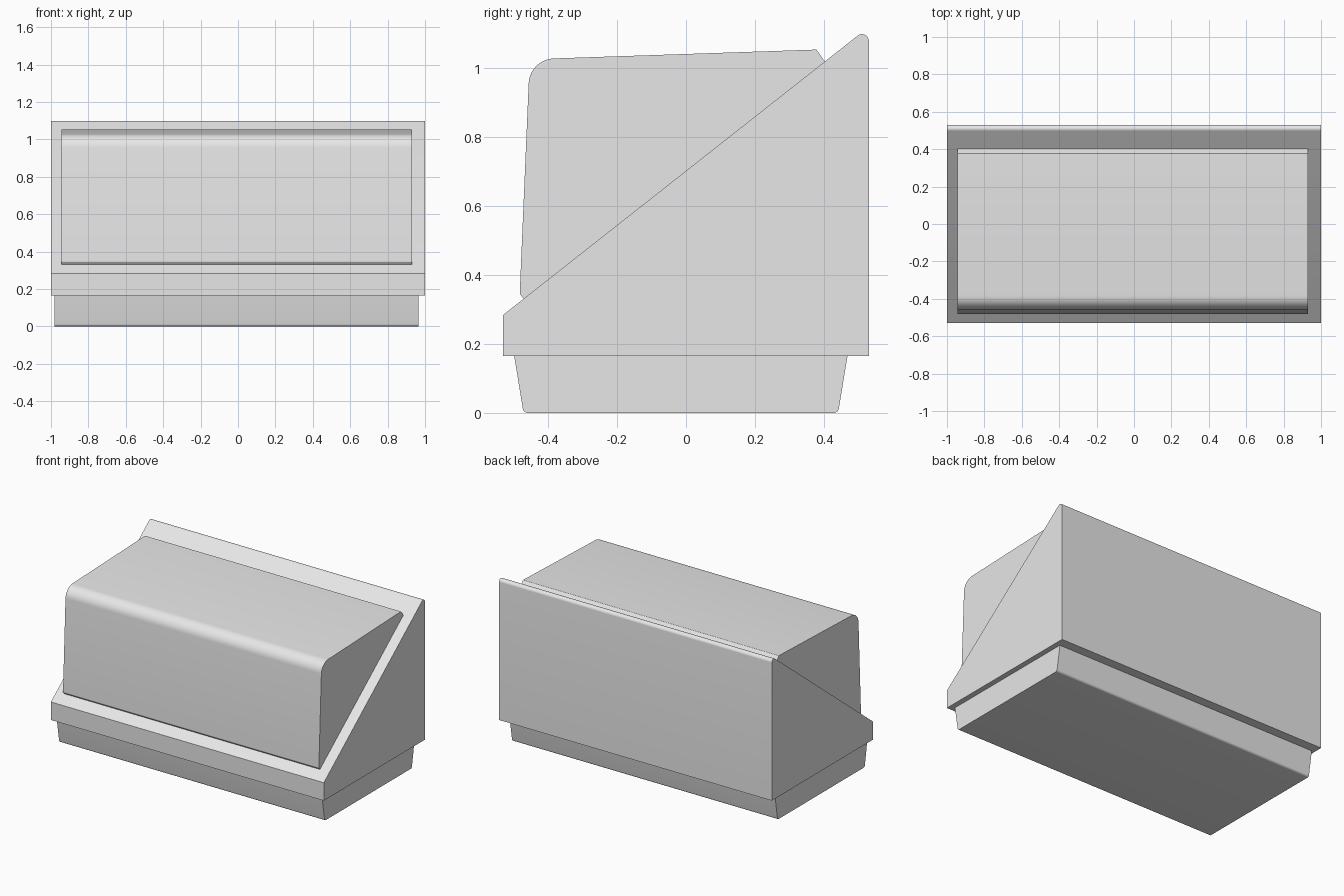
import bpy, bmesh, math
from mathutils import Vector

cube = bpy.data.objects.get("Cube")
if cube:
    bpy.data.objects.remove(cube, do_unlink=True)

# One plain grey for the whole case
grey = bpy.data.materials.new("light grey")
grey.use_nodes = True
GREY = (0.8, 0.8, 0.8, 1.0)
grey.diffuse_color = GREY
grey.node_tree.nodes["Principled BSDF"].inputs["Base Color"].default_value = GREY


def fillet(profile, steps=10):
    """Round the corners of a (y, z, radius) outline with true arcs."""
    out = []
    for i, (y, z, r) in enumerate(profile):
        p = Vector((y, z))
        if r == 0:
            out.append(p)
            continue
        a = (Vector(profile[i - 1][:2]) - p).normalized()
        b = (Vector(profile[(i + 1) % len(profile)][:2]) - p).normalized()
        half = a.angle(b) / 2
        centre = p + (a + b).normalized() * (r / math.sin(half))
        start = p + a * (r / math.tan(half)) - centre
        end = p + b * (r / math.tan(half)) - centre
        sweep = start.angle(end)
        for k in range(steps + 1):
            t = k / steps
            out.append(centre + (start * math.sin((1 - t) * sweep)
                                 + end * math.sin(t * sweep)) / math.sin(sweep))
    return out


def extrude_profile(name, profile, x0, x1):
    """Run a side outline from x0 to x1 as a closed solid."""
    bm = bmesh.new()
    face = bm.faces.new([bm.verts.new((x0, p.x, p.y)) for p in fillet(profile)])
    ext = bmesh.ops.extrude_face_region(bm, geom=[face])
    verts = [g for g in ext["geom"] if isinstance(g, bmesh.types.BMVert)]
    bmesh.ops.translate(bm, verts=verts, vec=(x1 - x0, 0, 0))
    bmesh.ops.recalc_face_normals(bm, faces=bm.faces)
    mesh = bpy.data.meshes.new(name)
    bm.to_mesh(mesh)
    bm.free()
    mesh.materials.append(grey)
    obj = bpy.data.objects.new(name, mesh)
    bpy.context.collection.objects.link(obj)
    bpy.ops.object.select_all(action='DESELECT')
    obj.select_set(True)
    bpy.context.view_layer.objects.active = obj
    bpy.ops.object.shade_smooth_by_angle(angle=math.radians(30))
    return obj


# Tapered plinth with softened bottom edges
extrude_profile("base", [
    (-0.498, 0.165, 0), (-0.471, 0.0, 0.015),
    (0.441, 0.0, 0.015), (0.468, 0.165, 0)], -0.98, 0.965)

# Wedge body with a sloping front and rounded top edge
extrude_profile("body", [
    (-0.53, 0.165, 0), (0.53, 0.165, 0),
    (0.53, 1.119, 0.02), (-0.53, 0.284, 0)], -1.0, 1.0)

# Rounded cover sitting in the slope, with bevelled lower and rear edges
extrude_profile("cover", [
    (-0.46, 0.318, 0), (-0.482, 0.345, 0.008), (-0.453, 1.025, 0.075),
    (0.378, 1.053, 0.004), (0.412, 1.005, 0)], -0.945, 0.93)
